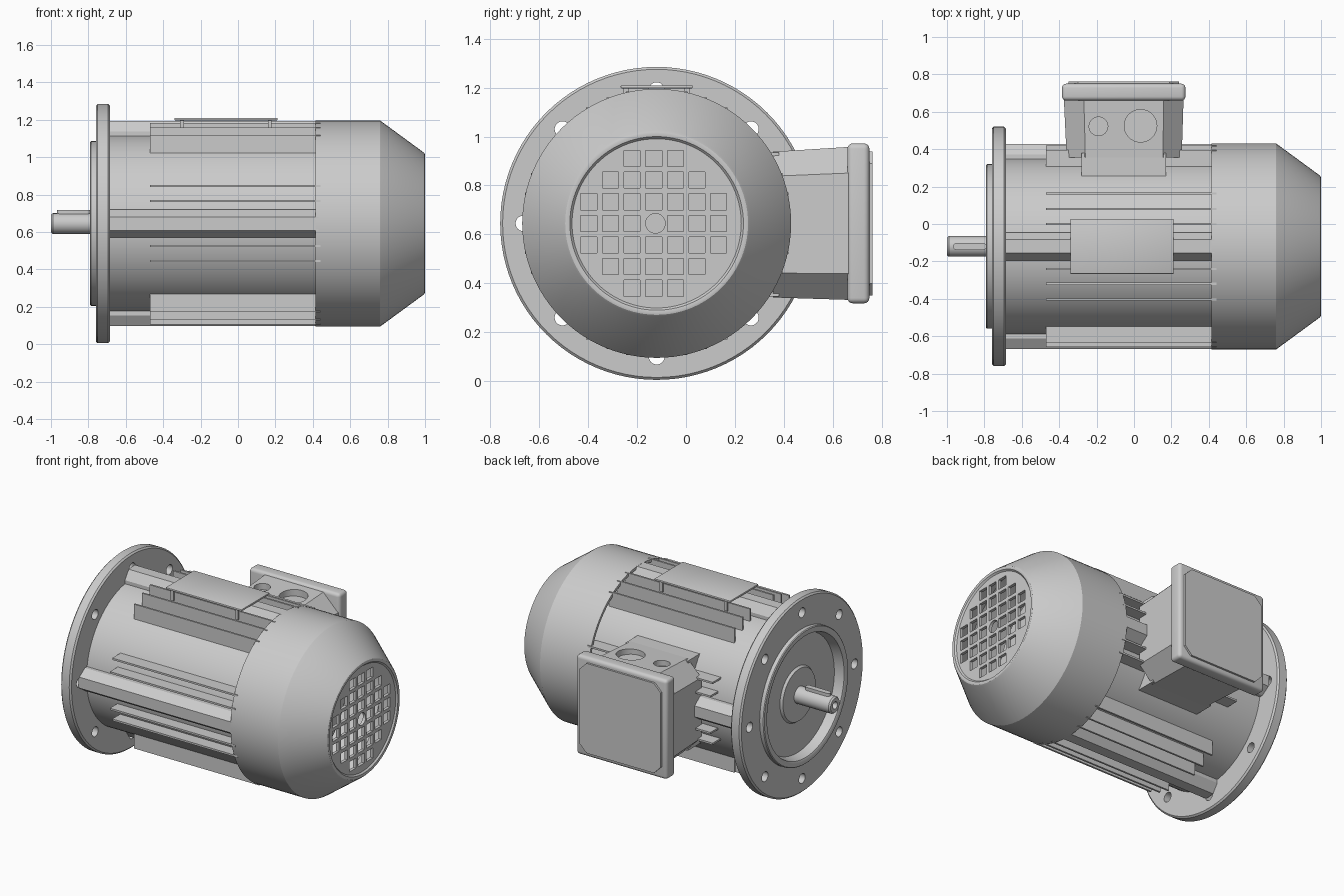
import bpy, bmesh
from math import cos, sin, pi, sqrt

if "Cube" in bpy.data.objects:
    bpy.data.objects.remove(bpy.data.objects["Cube"])

CY, CZ = -0.12, 0.645          # motor axis (runs along x)
R_BODY, R_TIP = 0.475, 0.552


def finish(name, bm):
    bmesh.ops.remove_doubles(bm, verts=bm.verts, dist=1e-5)
    bmesh.ops.recalc_face_normals(bm, faces=bm.faces)
    me = bpy.data.meshes.new(name)
    bm.to_mesh(me)
    bm.free()
    ob = bpy.data.objects.new(name, me)
    bpy.context.collection.objects.link(ob)
    return ob


def add_skin(bm, rings, caps=True):
    """Connect equal-length point rings with quads."""
    vs = [[bm.verts.new(p) for p in r] for r in rings]
    n = len(rings[0])
    for a, b in zip(vs, vs[1:]):
        for i in range(n):
            j = (i + 1) % n
            bm.faces.new((a[i], a[j], b[j], b[i]))
    if caps:
        bm.faces.new(vs[0])
        bm.faces.new(vs[-1])


def skin(name, rings):
    bm = bmesh.new()
    add_skin(bm, rings)
    return finish(name, bm)


def circle(x, r, n, cy=CY, cz=CZ):
    return [(x, cy + r * cos(2 * pi * i / n), cz + r * sin(2 * pi * i / n)) for i in range(n)]


def lathe(name, profile, n=96):
    """Revolve (x, r) points about the motor axis; r = 0 closes at a pole."""
    bm = bmesh.new()
    add_skin(bm, [circle(x, r, n) for x, r in profile], caps=False)
    bmesh.ops.remove_doubles(bm, verts=bm.verts, dist=1e-5)
    bmesh.ops.dissolve_degenerate(bm, edges=bm.edges, dist=1e-5)
    return finish(name, bm)


def box_rings(x0, x1, y0, y1, z0, z1):
    return [[(x, y0, z0), (x, y1, z0), (x, y1, z1), (x, y0, z1)] for x in (x0, x1)]


def boxes(name, items):
    bm = bmesh.new()
    for it in items:
        add_skin(bm, box_rings(*it))
    return finish(name, bm)


def apply_mods(ob):
    dg = bpy.context.evaluated_depsgraph_get()
    me = bpy.data.meshes.new_from_object(ob.evaluated_get(dg))
    ob.modifiers.clear()
    ob.data = me


def cut(ob, cutter):
    m = ob.modifiers.new("cut", 'BOOLEAN')
    m.operation, m.solver, m.object = 'DIFFERENCE', 'EXACT', cutter
    apply_mods(ob)
    bpy.data.objects.remove(cutter)


def bevel(ob, w, seg=3):
    m = ob.modifiers.new("bevel", 'BEVEL')
    m.width, m.segments = w, seg
    apply_mods(ob)


# Stator housing
lathe("stator_housing", [(-0.70, 0), (-0.70, R_BODY), (0.55, R_BODY), (0.55, 0)])

# Mounting flange with raised spigot ring, recess and eight bolt holes
flange = lathe("mounting_flange", [
    (-0.685, 0), (-0.685, .63), (-0.695, .64), (-0.75, .64), (-0.76, .63), (-0.76, .44),
    (-0.785, .44), (-0.79, .435), (-0.79, .41), (-0.785, .40), (-0.725, .385),
    (-0.725, .18), (-0.74, .17), (-0.74, 0)])
bm = bmesh.new()
for k in range(8):
    a = k * pi / 4
    hy, hz = CY + .545 * cos(a), CZ + .545 * sin(a)
    add_skin(bm, [circle(x, .032, 24, hy, hz) for x in (-0.8, -0.65)])
cut(flange, finish("bolt_cutter", bm))

# Shaft with centre hole, and rounded key
lathe("shaft", [(-0.72, 0), (-0.72, .055), (-0.99, .055), (-1.0, .047), (-1.0, .024),
                (-0.96, .016), (-0.96, 0)], 48)
key = []
for cx, start in ((-0.807, -pi / 2), (-0.95, pi / 2)):
    key += [(cx + .018 * cos(start + pi * i / 8), CY + .018 * sin(start + pi * i / 8)) for i in range(9)]
skin("shaft_key", [[(x, y, z) for x, y in key] for z in (CZ + .02, CZ + .073)])

# Fan cover shell, rim and grille
cover = lathe("fan_cover", [
    (0.415, .532), (0.415, .55), (0.76, .55), (0.765, .547), (0.99, .382), (0.998, .374),
    (1.0, .366), (0.998, .355), (0.988, .346), (0.988, 0), (0.968, 0), (0.968, .365),
    (0.752, .532), (0.415, .532)])
P, H = 0.0885, 0.033
bm = bmesh.new()
for row, half in zip(range(-3, 4), (1, 2, 3, 3, 3, 2, 1)):
    for col in range(-half, half + 1):
        if row or col:
            y, z = CY - .012 + col * P, CZ + row * P
            add_skin(bm, box_rings(.95, 1.02, y - H, y + H, z - H, z + H))
add_skin(bm, [circle(x, .04, 32, CY - .005) for x in (.95, 1.02)])
cut(cover, finish("grille_cutter", bm))

# Cooling fins: upright on top and bottom, level on both sides
T = 0.006
upright, level = [], []
for s in (-1, 1):
    for t in (-1, 1):
        for o in (.12, .2, .283):
            a, b = sorted((s * (sqrt(R_BODY**2 - o**2) - .03), s * sqrt(R_TIP**2 - o**2)))
            upright.append((-0.47, 0.44, CY + t * o - T, CY + t * o + T, CZ + a, CZ + b))
            if o < .25:
                level.append((-0.47, 0.44, CY + a, CY + b, CZ + t * o - T, CZ + t * o + T))
boxes("upright_fins", upright)
boxes("side_fins", level)

# Four full-length tie ribs with chamfered crests
rib = [(-.075, .44), (-.075, .492), (-.036, .549), (.036, .549), (.075, .492), (.075, .44)]
for k, nm in enumerate(("top", "near_side", "bottom", "box_side")):
    c, s = cos(k * pi / 2), sin(k * pi / 2)
    skin(nm + "_rib", [[(x, CY + u * c - v * s, CZ + u * s + v * c) for u, v in rib]
                       for x in (-0.69, 0.43)])

# Rating plate on four small legs
plate = boxes("rating_plate", [(-.34, .212, CY - .147, CY + .147, 1.197, 1.21)])
bevel(plate, .004, 2)
boxes("rating_plate_legs", [(x - .01, x + .01, CY + t * .125 - .012, CY + t * .125 + .012, 1.13, 1.2)
                            for x in (-.3, .17) for t in (-1, 1)])


# Terminal box: neck, chamfered tapered body, lid, cover panel
def octagon(y, x0, x1, z0, z1, c):
    return [(x0 + c, y, z0), (x1 - c, y, z0), (x1, y, z0 + c), (x1, y, z1 - c),
            (x1 - c, y, z1), (x0 + c, y, z1), (x0, y, z1 - c), (x0, y, z0 + c)]


boxes("terminal_box_neck", [(-.28, .172, .18, .38, .345, .935)])
tbox = skin("terminal_box", [octagon(.355, -.36, .255, .342, .938, .1),
                             octagon(.67, -.375, .265, .332, .958, .107)])
# Cable entries in the upper face
bm = bmesh.new()
for x, y, r in ((-.19, .522, .05), (.035, .525, .087)):
    add_skin(bm, [[(x + r * cos(i * pi / 20), y + r * sin(i * pi / 20), z) for i in range(40)]
                  for z in (.91, 1.0)])
cut(tbox, finish("entry_cutter", bm))
lid = boxes("terminal_box_lid", [(-.385, .275, .66, .75, .318, .972)])
bevel(lid, .022, 4)
skin("terminal_box_panel", [octagon(y, -.35, .24, .35, .94, .05) for y in (.74, .763)])

# Smooth round surfaces, keep edges sharp
bpy.ops.object.select_all(action='DESELECT')
for ob in bpy.data.objects:
    ob.select_set(True)
    bpy.context.view_layer.objects.active = ob
bpy.ops.object.shade_smooth_by_angle(angle=0.5)
